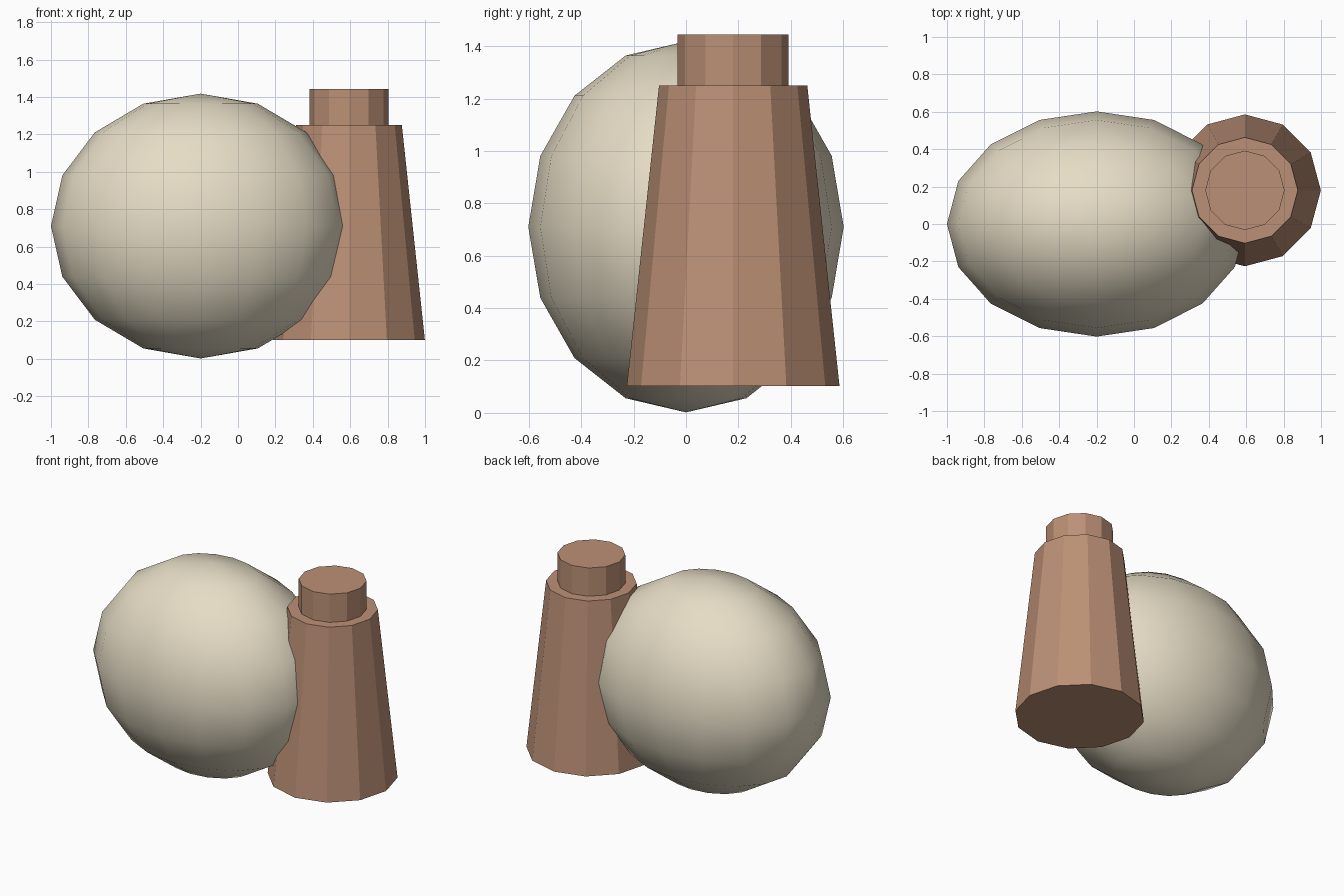
import bpy

if "Cube" in bpy.data.objects:
    bpy.data.objects.remove(bpy.data.objects["Cube"])


def material(name, color):
    mat = bpy.data.materials.new(name)
    mat.diffuse_color = (*color, 1)
    mat.use_nodes = True
    mat.node_tree.nodes["Principled BSDF"].inputs["Base Color"].default_value = mat.diffuse_color
    return mat


def frustum(name, x, y, z0, z1, r_bottom, r_top, mat):
    """Closed flat-shaded 12-sided tapered cylinder between two heights."""
    bpy.ops.mesh.primitive_cone_add(
        vertices=12, radius1=r_bottom, radius2=r_top, depth=z1 - z0,
        location=(x, y, (z0 + z1) / 2))
    obj = bpy.context.object
    obj.name = name
    obj.data.materials.append(mat)
    return obj


cream = material("cream", (0.79, 0.72, 0.56))
brown = material("brown", (0.50, 0.28, 0.18))

# Smooth ellipsoid body, poles on z
bpy.ops.mesh.primitive_uv_sphere_add(
    segments=16, ring_count=8, radius=1, location=(-0.2, 0, 0.71))
body = bpy.context.object
body.name = "rounded_body"
body.scale = (0.8, 0.602, 0.708)
bpy.ops.object.transform_apply(location=False, rotation=False, scale=True)
bpy.ops.object.shade_smooth()
body.data.materials.append(cream)

# Tapered column with a narrower straight neck on top
X, Y = 0.593, 0.18
frustum("tapered_column", X, Y, 0.102, 1.25, 0.406, 0.283, brown)
frustum("column_neck", X, Y, 1.25, 1.444, 0.212, 0.212, brown)
